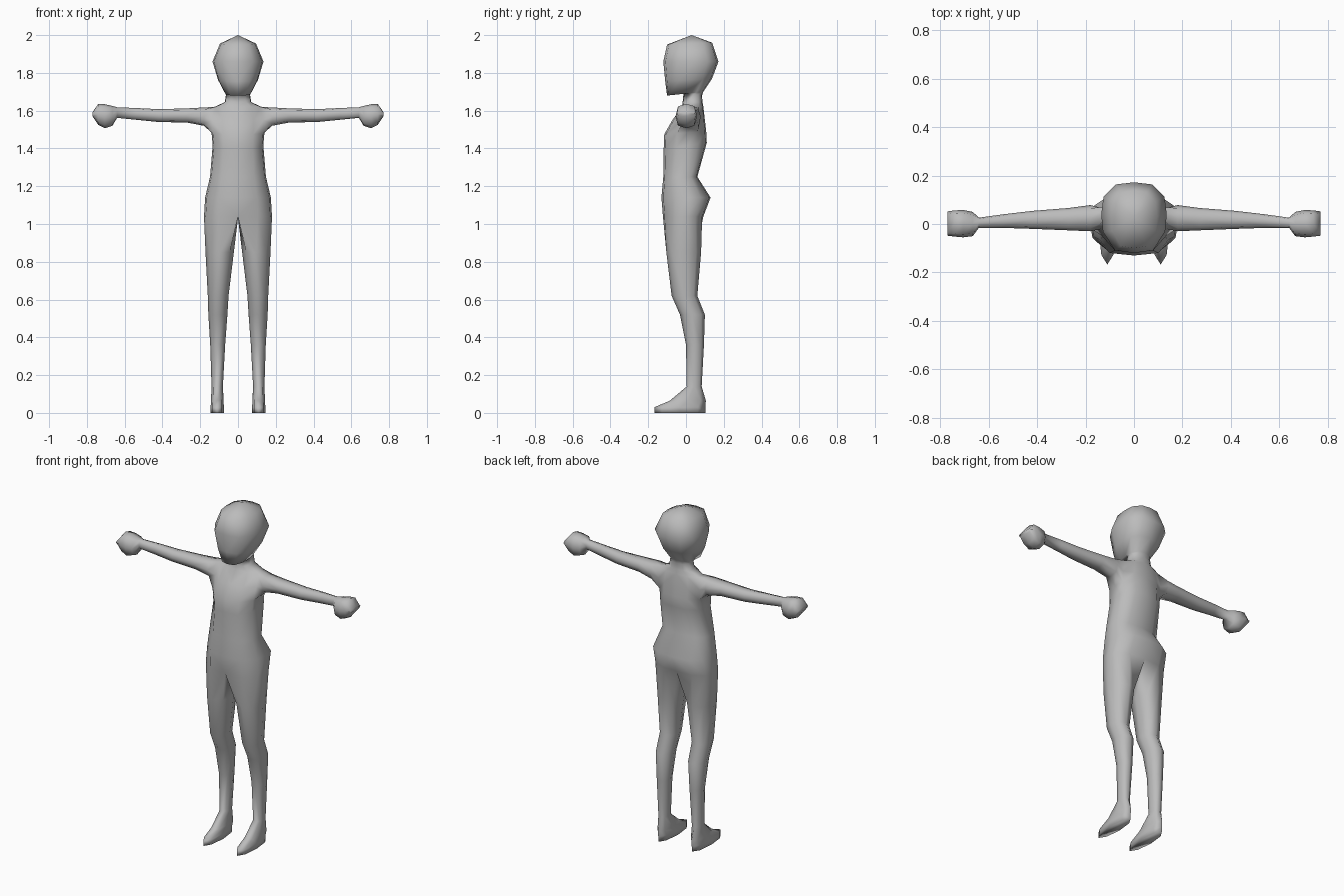
import bpy, bmesh, math

if "Cube" in bpy.data.objects:
    bpy.data.objects.remove(bpy.data.objects["Cube"])

# One grey skin colour
grey = bpy.data.materials.new("plain grey")
grey.diffuse_color = (0.5, 0.5, 0.5, 1)
grey.use_nodes = True
grey.node_tree.nodes["Principled BSDF"].inputs["Base Color"].default_value = grey.diffuse_color

bm = bmesh.new()

# Half cross-section of torso and head, from front centre to back centre:
# (share of half width, share of depth)
HALF = [(0, 0), (.58, .04), (.95, .30), (1, .55), (.93, .80), (.55, .97), (0, 1)]


def half_ring(z_front, z_back, w, yf, yb):
    return [bm.verts.new((w * a, yf + (yb - yf) * t,
                          z_front + (z_back - z_front) * t)) for a, t in HALF]


def leg_ring(z, outer, inner, yf, yb):
    # Octagon starting at the inner front corner
    cx, cy, rx, ry = (outer + inner) / 2, (yf + yb) / 2, (outer - inner) / 2, (yb - yf) / 2
    ang = [math.radians(-135 + 45 * i) for i in range(8)]
    return [bm.verts.new((cx + rx * math.cos(a), cy + ry * math.sin(a), z)) for a in ang]


def arm_ring(x, zb, zt, yf, yb):
    # Octagon starting at the lower front corner
    cy, cz, ry, rz = (yf + yb) / 2, (zt + zb) / 2, (yb - yf) / 2, (zt - zb) / 2
    k = .78
    pts = [(-k, -k), (0, -1), (k, -k), (1, 0), (k, k), (0, 1), (-k, k), (-1, 0)]
    return [bm.verts.new((x, cy + a * ry, cz + b * rz)) for a, b in pts]


def bridge(a, b, closed=False, skip=()):
    n = len(a)
    for i in range(n if closed else n - 1):
        if i not in skip:
            j = (i + 1) % n
            bm.faces.new((a[i], a[j], b[j], b[i]))


# Torso, neck and head: front height, back height, half width, front y, back y
trunk = [half_ring(*r) for r in [
    (1.04, 1.04, .180, -.122, .092),   # crotch
    (1.14, 1.14, .174, -.130, .130),   # hips
    (1.25, 1.25, .148, -.120, .060),   # waist
    (1.40, 1.43, .134, -.118, .110),   # ribs
    (1.475, 1.49, .140, -.115, .107),  # armpit
    (1.55, 1.55, .142, -.072, .100),   # chest top
    (1.62, 1.62, .125, -.022, .092),   # shoulder
    (1.645, 1.645, .070, -.018, .087), # neck base
    (1.70, 1.68, .063, -.012, .085),   # neck top
    (1.68, 1.70, .068, -.100, .092),   # jaw
    (1.755, 1.77, .106, -.110, .138),  # cheeks
    (1.86, 1.86, .135, -.120, .172),   # temples
    (1.95, 1.96, .095, -.100, .138)]]  # crown
for k in range(len(trunk) - 1):
    bridge(trunk[k], trunk[k + 1], skip=(2, 3) if k in (4, 5) else ())
top = bm.verts.new((0, .03, 2.0))
for i in range(6):
    bm.faces.new((trunk[-1][i], trunk[-1][i + 1], top))

# Arm and fist, grown from the shoulder opening
low, mid, high = trunk[4], trunk[5], trunk[6]
ring = [low[2], low[3], low[4], mid[4], high[4], high[3], high[2], mid[2]]
for r in [(.18, 1.52, 1.617, -.030, .078), (.27, 1.537, 1.612, -.026, .066),
          (.42, 1.540, 1.608, -.020, .054), (.54, 1.552, 1.614, -.016, .040),
          (.64, 1.562, 1.618, -.016, .026), (.665, 1.52, 1.625, -.050, .050),
          (.705, 1.507, 1.634, -.055, .058), (.74, 1.525, 1.636, -.052, .056),
          (.77, 1.570, 1.592, -.048, .052)]:
    nxt = arm_ring(*r)
    bridge(ring, nxt, closed=True)
    ring = nxt
bm.faces.new(ring)

# Leg and foot, grown from the crotch
ring = trunk[0] + [bm.verts.new((0, -.01, 1.03))]
for r in [(.85, .172, .022, -.104, .080), (.62, .160, .050, -.076, .060),
          (.52, .157, .056, -.032, .100), (.36, .147, .068, .000, .095),
          (.14, .140, .080, .004, .083), (.065, .143, .076, -.085, .105),
          (.03, .145, .075, -.167, .103), (0, .145, .075, -.167, .102)]:
    nxt = leg_ring(*r)
    bridge(ring, nxt, closed=True)
    ring = nxt
bm.faces.new(ring)

bmesh.ops.recalc_face_normals(bm, faces=bm.faces)
# The half shell is open, so make sure it faces outward
bm.faces.ensure_lookup_table()
crown = max(bm.faces, key=lambda f: f.calc_center_median().z)
if crown.normal.z < 0:
    bmesh.ops.reverse_faces(bm, faces=bm.faces)
for f in bm.faces:
    f.smooth = True

mesh = bpy.data.meshes.new("body")
bm.to_mesh(mesh)
bm.free()
mesh.materials.append(grey)
body = bpy.data.objects.new("body", mesh)
bpy.context.collection.objects.link(body)

# Mirrored left side
mirror = body.modifiers.new("mirror", 'MIRROR')
mirror.use_clip = True
mirror.merge_threshold = .0005
